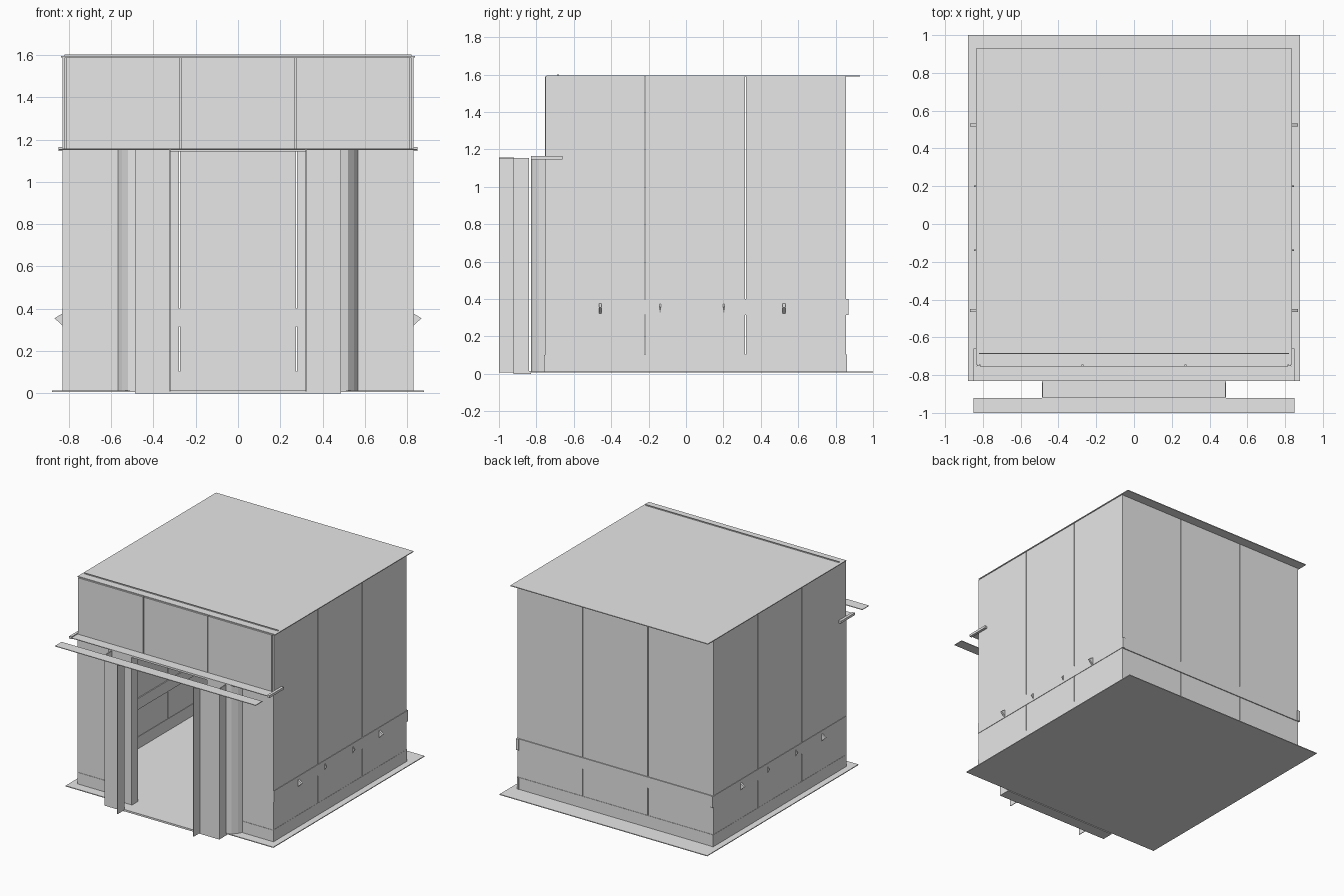
import bpy
import bmesh

cube = bpy.data.objects.get("Cube")
if cube:
    bpy.data.objects.remove(cube, do_unlink=True)

grey = bpy.data.materials.new("light_grey_metal")
grey.use_nodes = True
grey.diffuse_color = (0.8, 0.8, 0.8, 1)
grey.node_tree.nodes["Principled BSDF"].inputs["Base Color"].default_value = (0.8, 0.8, 0.8, 1)


def finish(name, bm):
    bmesh.ops.recalc_face_normals(bm, faces=bm.faces)
    mesh = bpy.data.meshes.new(name)
    bm.to_mesh(mesh)
    bm.free()
    mesh.materials.append(grey)
    obj = bpy.data.objects.new(name, mesh)
    bpy.context.collection.objects.link(obj)
    return obj


def box(name, xs, ys, zs):
    """Box from its low and high limit on each axis."""
    bm = bmesh.new()
    bmesh.ops.create_cube(bm, size=1)
    for v in bm.verts:
        for axis, (low, high) in enumerate((xs, ys, zs)):
            v.co[axis] = high if v.co[axis] > 0 else low
    return finish(name, bm)


def prism(name, points, direction):
    """Closed outline pushed along a direction."""
    bm = bmesh.new()
    face = bm.faces.new([bm.verts.new(p) for p in points])
    result = bmesh.ops.extrude_face_region(bm, geom=[face])
    verts = [g for g in result["geom"] if isinstance(g, bmesh.types.BMVert)]
    bmesh.ops.translate(bm, verts=verts, vec=direction)
    return finish(name, bm)


def sided(side, low, high):
    return tuple(sorted((side * low, side * high)))


SIDES = (("left", 1), ("right", -1))
WALL, FRONT, BACK = 0.83, -0.755, 0.855
BASE, TOP, HEAD = 0.012, 1.59, 1.155
T = 0.012      # sheet thickness
GAP = 0.003    # half the panel joint

# Floor plate, entrance sill and roof sheet
box("floor_plate", (-0.88, 0.88), (-0.83, 1.0), (0.006, 0.012))
box("entrance_sill", (-0.487, 0.487), (-0.92, -0.83), (0, 0.014))
box("roof_sheet", (-0.837, 0.837), (-0.745, 0.93), (TOP, 1.596))
box("roof_front_lip", (-0.82, 0.82), (-0.687, -0.683), (TOP, 1.604))

# Back and side walls, three panels each
for i in range(3):
    step = 2 * WALL / 3
    x = -WALL + i * step
    box(f"back_panel_{i + 1}", (x + GAP, x + step - GAP), (BACK - T, BACK), (BASE, TOP))
    box(f"front_upper_panel_{i + 1}", (0.985 * x + GAP, 0.985 * (x + step) - GAP),
        (FRONT, FRONT + T), (HEAD, TOP))
    depth = (BACK - FRONT) / 3
    y = FRONT + i * depth
    for label, s in SIDES:
        box(f"{label}_panel_{i + 1}", sided(s, WALL - T, WALL),
            (y + GAP, y + depth - GAP), (BASE, TOP))

# Skirting and bumper bands around the walls
for name, low, high, out in (("skirting", BASE, 0.103, 0.003), ("bumper", 0.315, 0.4, 0.007)):
    box(f"back_{name}", (-WALL, WALL), (BACK - T - out, BACK + out), (low, high))
    for label, s in SIDES:
        box(f"{label}_{name}", sided(s, WALL - T - out, WALL + out / 2),
            (FRONT, BACK + 2 * out), (low, high))

for label, s in SIDES:
    # Wedge hooks on the side bumpers
    for i, (y, reach, width) in enumerate(((-0.465, 0.868, 0.014), (-0.143, 0.848, 0.008),
                                           (0.197, 0.848, 0.008), (0.517, 0.868, 0.014))):
        prism(f"{label}_hook_{i + 1}",
              [(s * WALL, y, 0.32), (s * reach, y, 0.355), (s * WALL, y, 0.378)],
              (0, width, 0))

    # Front wall beside the doorway
    box(f"{label}_front_wall", sided(s, 0.565, WALL), (FRONT, FRONT + T), (BASE, HEAD))
    box(f"{label}_front_skirting", sided(s, 0.567, WALL), (FRONT - 0.003, FRONT), (BASE, 0.1))

    # Inner jamb with a curved outer return
    path = [(0.32, -0.755), (0.32, -0.83), (0.487, -0.83), (0.52, -0.82),
            (0.55, -0.785), (0.567, -0.755)]
    inner = [(0.56, -0.752), (0.544, -0.78), (0.517, -0.814), (0.487, -0.824),
             (0.326, -0.824), (0.326, -0.755)]
    prism(f"{label}_inner_jamb", [(s * x, y, BASE) for x, y in path + inner],
          (0, 0, HEAD - BASE))

    # Outer jamb: face, forward fin and outer return
    box(f"{label}_outer_jamb", sided(s, 0.32, 0.487), (-0.922, -0.916), (0, HEAD))
    box(f"{label}_outer_fin", sided(s, 0.32, 0.325), (-1.0, -0.92), (0.008, HEAD))
    box(f"{label}_outer_return", sided(s, 0.481, 0.487), (-0.92, -0.84), (0, HEAD))

    # Side cap at the end of the header ledge
    box(f"{label}_header_cap", sided(s, WALL, 0.85), (-0.83, -0.66), (1.147, 1.165))

# Door lintels and the two header ledges
box("outer_lintel", (-0.487, 0.487), (-0.922, -0.916), (1.143, HEAD))
box("inner_lintel", (-0.487, 0.487), (-0.83, -0.824), (1.143, HEAD))
box("inner_header_ledge", (-0.85, 0.85), (-0.83, FRONT), (1.153, 1.158))
box("outer_header_ledge", (-0.85, 0.85), (-1.0, -0.92), (1.151, 1.156))
